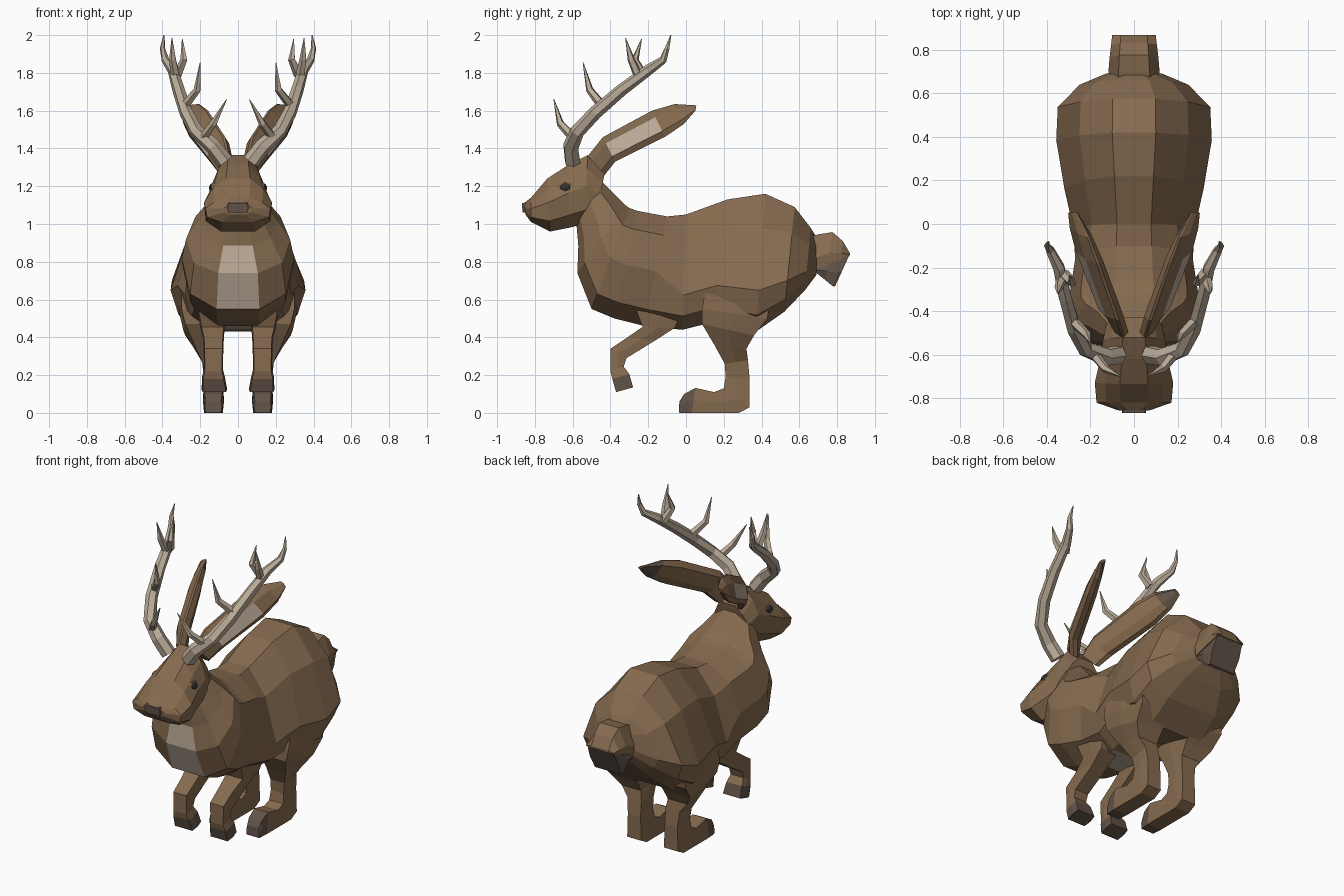
import bpy, bmesh, math
from mathutils import Vector

cube = bpy.data.objects.get("Cube")
if cube:
    bpy.data.objects.remove(cube)


def material(name, rgb):
    m = bpy.data.materials.new(name)
    m.use_nodes = True
    m.diffuse_color = (*rgb, 1)
    bsdf = m.node_tree.nodes["Principled BSDF"]
    bsdf.inputs["Base Color"].default_value = (*rgb, 1)
    bsdf.inputs["Roughness"].default_value = 0.9
    return m


FUR = material("brown fur", (0.24, 0.147, 0.079))
CREAM = material("cream fur", (0.53, 0.43, 0.33))
DARK = material("dark fur", (0.12, 0.085, 0.065))
BONE = material("antler bone", (0.50, 0.415, 0.32))
BLACK = material("eye black", (0.035, 0.032, 0.03))


def skin(name, rings, mats, paint=None):
    """Join rings of points into a capped solid; paint(band, side) picks the material."""
    bm = bmesh.new()
    loops = [[bm.verts.new(p) for p in ring] for ring in rings]
    n = len(loops[0])
    for b, (r, s) in enumerate(zip(loops, loops[1:])):
        for i in range(n):
            j = (i + 1) % n
            f = bm.faces.new((r[i], r[j], s[j], s[i]))
            f.material_index = paint(b, i) if paint else 0
    for b, r in ((-1, loops[0]), (len(loops) - 1, loops[-1])):
        bm.faces.new(r).material_index = paint(b, -1) if paint else 0
    bmesh.ops.recalc_face_normals(bm, faces=bm.faces)
    me = bpy.data.meshes.new(name)
    bm.to_mesh(me)
    bm.free()
    for m in mats:
        me.materials.append(m)
    ob = bpy.data.objects.new(name, me)
    bpy.context.collection.objects.link(ob)


def section(top, bottom, half, profile, side=1):
    """Cross-section between a top and a bottom point, from (width, height) fractions."""
    a, b = Vector(top), Vector(bottom)
    out = []
    for w, h in profile + [(-w, h) for w, h in reversed(profile)]:
        p = b.lerp(a, h) + Vector((w * half, 0, 0))
        p.x *= side
        out.append(p)
    return out


def stack(rows, profile, side=1):
    """Rows are (top y, top z, bottom y, bottom z, half width[, centre x])."""
    rings = []
    for ty, tz, by, bz, half, *cx in rows:
        c = cx[0] if cx else 0
        rings.append(section((c, ty, tz), (c, by, bz), half, profile, side))
    return rings


def tube(name, path, radii, side, sides):
    """Tapering antler branch along a path."""
    pts = [Vector((p[0] * side, p[1], p[2])) for p in path]
    rings = []
    for i, p in enumerate(pts):
        d = (pts[min(i + 1, len(pts) - 1)] - pts[max(i - 1, 0)]).normalized()
        u = d.cross(Vector((0, 1, 0.2))).normalized()
        v = d.cross(u)
        angles = [math.tau * k / sides for k in range(sides)]
        rings.append([p + radii[i] * (u * math.cos(t) + v * math.sin(t)) for t in angles])
    skin(name, rings, [BONE])


# Torso: barrel chest flowing into a low, wide rump, cream on chest and belly
CHEST = [(.38, 0), (.85, .15), (1, .5), (.82, .83), (.3, 1)]
RUMP = [(.5, 0), (.88, .12), (1, .3), (.7, .75), (.28, 1)]
torso = stack([
    (-.44, 1.22, -.58, 1.0, .14),
    (-.37, 1.15, -.57, .885, .205),
    (-.32, 1.10, -.575, .74, .275),
    (-.30, 1.085, -.50, .55, .298),
    (-.26, 1.07, -.38, .50, .295),
    (-.10, 1.04, -.22, .46, .27),
], CHEST) + stack([
    (.0, 1.05, -.02, .44, .28),
    (.22, 1.13, .14, .48, .32),
    (.42, 1.16, .37, .43, .357),
    (.575, 1.09, .52, .535, .35),
    (.66, .98, .63, .65, .25),
    (.69, .93, .69, .73, .13),
], RUMP)
skin("body", torso, [FUR, CREAM], lambda b, i: int(i == 9 and b in (1, 2, 5)))

# Head with broad muzzle, and dark nose
HEAD = [(.5, 0), (.95, .2), (1, .55), (.74, .8), (.36, 1)]
skin("head", stack([
    (-.858, 1.11, -.85, 1.05, .075),
    (-.82, 1.14, -.82, 1.01, .172),
    (-.735, 1.24, -.72, .96, .18),
    (-.62, 1.315, -.62, .98, .155),
    (-.52, 1.365, -.54, 1.0, .142),
    (-.43, 1.27, -.48, 1.02, .125),
], HEAD), [FUR])

LIMB = [(.9, 0), (1, .5), (.9, 1)]
skin("nose", stack([(-.868, 1.11, -.866, 1.06, .055),
                    (-.80, 1.12, -.80, 1.06, .06)], LIMB), [DARK])

# Tail, brown above and dark below
skin("tail_top", stack([
    (.64, .93, .64, .74, .12),
    (.70, .945, .69, .76, .118),
    (.775, .957, .76, .79, .112),
    (.83, .91, .82, .81, .105),
    (.868, .845, .868, .835, .1),
], [(.95, 0), (1, .35), (.6, 1)]), [FUR])
skin("tail_underside", stack([
    (.68, .765, .68, .75, .11),
    (.76, .795, .735, .705, .108),
    (.82, .815, .78, .668, .105),
    (.866, .838, .79, .672, .1),
], LIMB), [DARK])

EAR = [(.4, 0), (1, .22), (.9, .75), (.15, 1)]


def ear_colour(band, i):
    """Cream outer panel, dark inner tip."""
    if band == 1 and i == 1:
        return 1
    return 2 if band == 3 and i in (4, 5, 6) else 0


for side, word in ((1, "left"), (-1, "right")):
    # Hind leg with long foot
    skin(word + "_hind_leg", stack([
        (.10, .64, .45, .62, .11, .20),
        (.085, .55, .43, .50, .115, .195),
        (.085, .47, .36, .41, .105, .185),
        (.15, .36, .32, .34, .075, .163),
        (.205, .26, .328, .28, .055, .135),
        (.21, .19, .337, .18, .05, .13),
        (.20, .13, .337, .03, .055, .13),
        (.15, .11, .28, 0, .055, .13),
        (.05, .132, .03, 0, .055, .13),
        (-.01, .10, -.035, 0, .05, .13),
        (-.035, .06, -.038, .005, .045, .13),
    ], LIMB, side), [FUR, DARK], lambda b, i: int(b >= 8))

    # Raised front leg with dark paw
    skin(word + "_front_leg", stack([
        (-.27, .56, .0, .58, .08, .14),
        (-.23, .455, -.06, .45, .065, .135),
        (-.31, .40, -.16, .385, .055, .13),
        (-.40, .34, -.315, .29, .052, .13),
        (-.40, .22, -.33, .245, .05, .13),
        (-.39, .18, -.30, .205, .06, .13),
        (-.37, .11, -.28, .135, .068, .125),
    ], LIMB, side), [FUR, DARK], lambda b, i: int(b >= 5))

    # Ear
    ear = [
        ((.05, -.52, 1.36), (.08, -.43, 1.26), .035),
        ((.075, -.44, 1.46), (.13, -.375, 1.33), .046),
        ((.165, -.18, 1.60), (.24, -.11, 1.462), .044),
        ((.21, -.06, 1.635), (.275, -.01, 1.53), .034),
        ((.265, .055, 1.628), (.295, .05, 1.60), .014),
    ]
    skin(word + "_ear", [section(a, b, h, EAR, side) for a, b, h in ear],
         [FUR, CREAM, DARK], ear_colour)

    # Antler beam and tines
    tube(word + "_antler_beam", [
        (.07, -.60, 1.33), (.13, -.61, 1.41), (.22, -.575, 1.49), (.275, -.48, 1.59),
        (.315, -.34, 1.71), (.345, -.20, 1.815), (.385, -.12, 1.87), (.40, -.10, 1.93),
        (.392, -.08, 2.0),
    ], [.045, .043, .038, .036, .033, .029, .021, .014, .003], side, 6)
    tines = {
        "brow": [(.19, -.59, 1.45), (.13, -.665, 1.53), (.06, -.70, 1.66)],
        "middle": [(.285, -.44, 1.62), (.215, -.51, 1.71), (.20, -.545, 1.855)],
        "upper": [(.33, -.25, 1.78), (.345, -.29, 1.87), (.35, -.32, 1.985)],
        "inner": [(.32, -.23, 1.79), (.285, -.27, 1.87), (.295, -.235, 1.98)],
    }
    for key, path in tines.items():
        tube(f"{word}_{key}_tine", path, [.026, .02, .002], side, 5)

    # Eye in a brown lid
    for part, mat, x, size in (("eyelid", FUR, .127, (.018, .054, .03)),
                               ("eye", BLACK, .131, (.023, .034, .027))):
        bpy.ops.mesh.primitive_uv_sphere_add(segments=8, ring_count=6, radius=1,
                                             location=(x * side, -.64, 1.19))
        ob = bpy.context.object
        ob.name = f"{word}_{part}"
        ob.scale = size
        ob.data.materials.append(mat)
